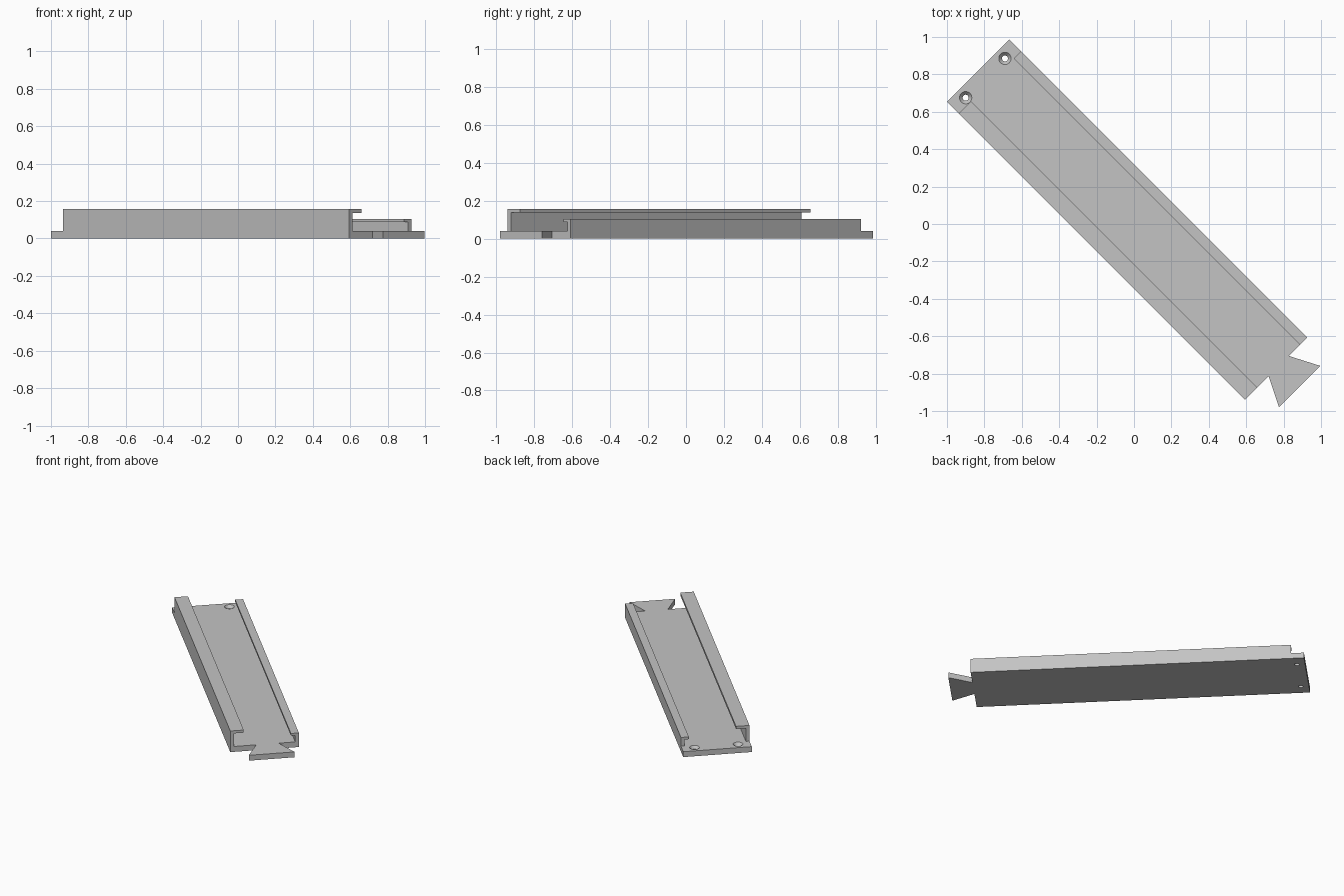
import bpy, bmesh, math
from mathutils import Matrix, Vector

cube = bpy.data.objects.get("Cube")
if cube:
    bpy.data.objects.remove(cube, do_unlink=True)

grey = bpy.data.materials.new("light grey")
grey.use_nodes = True
grey.diffuse_color = (0.55, 0.55, 0.55, 1)
grey.node_tree.nodes["Principled BSDF"].inputs["Base Color"].default_value = grey.diffuse_color

# The parts are laid out along x, then turned to lie on the diagonal
TURN = Matrix.Rotation(math.radians(-45), 4, "Z")
BASE = 0.04                      # plate thickness
LOW, HIGH = -0.244, 0.225        # outer sides
START, END = -1.08, 1.085        # ends of the rails


def finish(bm, name):
    bmesh.ops.recalc_face_normals(bm, faces=bm.faces)
    bm.transform(TURN)
    mesh = bpy.data.meshes.new(name)
    bm.to_mesh(mesh)
    bm.free()
    mesh.materials.append(grey)
    obj = bpy.data.objects.new(name, mesh)
    bpy.context.collection.objects.link(obj)
    return obj


def prism(name, points, along):
    """Extrude a flat outline along a vector."""
    bm = bmesh.new()
    face = bm.faces.new([bm.verts.new(p) for p in points])
    out = bmesh.ops.extrude_face_region(bm, geom=[face])
    moved = [g for g in out["geom"] if isinstance(g, bmesh.types.BMVert)]
    bmesh.ops.translate(bm, verts=moved, vec=Vector(along))
    return finish(bm, name)


def rail(name, outer, inward, top, lip_width, lip=0.02, wall=0.025):
    """Upright wall with a lip turned over the channel."""
    section = [(0, BASE), (wall, BASE), (wall, top - lip), (lip_width, top - lip),
               (lip_width, top), (0, top)]
    points = [(START, outer + inward * d, z) for d, z in section]
    return prism(name, points, (END - START, 0, 0))


def countersink(name, x, y, hole=0.016, head=0.033):
    """Screw hole cutter, spun from a profile."""
    bm = bmesh.new()
    profile = [(0, -0.02), (hole, -0.02), (hole, 0.02), (head, BASE), (head, 0.06), (0, 0.06)]
    verts = [bm.verts.new((r, 0, z)) for r, z in profile]
    edges = [bm.edges.new(pair) for pair in zip(verts, verts[1:])]
    bmesh.ops.spin(bm, geom=verts + edges, cent=(0, 0, 0), axis=(0, 0, 1),
                   angle=math.tau, steps=32)
    bmesh.ops.remove_doubles(bm, verts=bm.verts, dist=0.0001)
    bmesh.ops.translate(bm, verts=bm.verts, vec=(x, y, 0))
    return finish(bm, name)


# Base plate with its dovetail tongue
outline = [(-1.169, LOW), (END, LOW), (END, -0.067), (1.241, -0.145),
           (1.241, 0.168), (END, 0.087), (END, HIGH), (-1.169, HIGH)]
plate = prism("base_plate", [(x, y, 0) for x, y in outline], (0, 0, BASE))

# Side rails: one tall with a wide lip, one short with a narrow lip
rail("tall_rail", LOW, 1, 0.157, 0.092)
rail("short_rail", HIGH, -1, 0.105, 0.054, lip=0.017)

# Countersunk screw holes
bpy.context.view_layer.objects.active = plate
for y in (-0.159, 0.138):
    cutter = countersink("hole_cutter", -1.114, y)
    cutter.hide_render = True
    cut = plate.modifiers.new("screw_hole", "BOOLEAN")
    cut.operation = "DIFFERENCE"
    cut.solver = "EXACT"
    cut.object = cutter
    bpy.ops.object.modifier_apply(modifier=cut.name)
    bpy.data.objects.remove(cutter, do_unlink=True)

bpy.ops.object.select_all(action="DESELECT")
plate.select_set(True)
bpy.ops.object.shade_smooth_by_angle(angle=math.radians(30))
